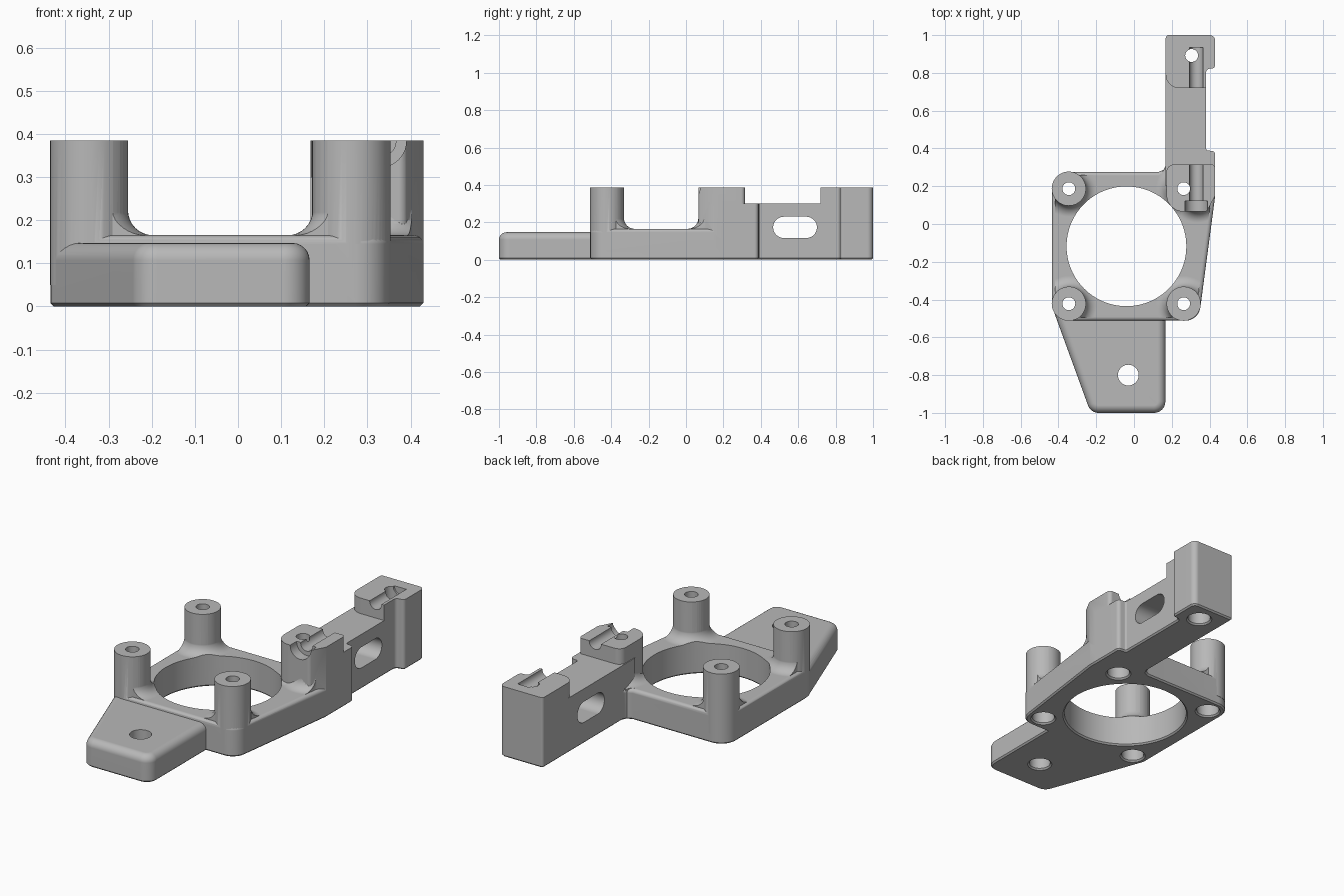
import bpy
import bmesh
from math import pi, cos, sin, radians
from mathutils import Vector, Matrix

cube = bpy.data.objects.get("Cube")
if cube:
    bpy.data.objects.remove(cube, do_unlink=True)

grey = bpy.data.materials.new("plain_grey")
grey.use_nodes = True
colour = (0.48, 0.48, 0.48, 1)
grey.diffuse_color = colour
grey.node_tree.nodes["Principled BSDF"].inputs["Base Color"].default_value = colour

TOP, PLATE, ARM = 0.385, 0.165, 0.30


def make(name, bm):
    bmesh.ops.recalc_face_normals(bm, faces=bm.faces)
    mesh = bpy.data.meshes.new(name)
    bm.to_mesh(mesh)
    bm.free()
    mesh.materials.append(grey)
    obj = bpy.data.objects.new(name, mesh)
    bpy.context.collection.objects.link(obj)
    return obj


def rounded(corners, steps=8):
    """Outline from (x, y, radius) corners."""
    out = []
    for i, (x, y, r) in enumerate(corners):
        p = Vector((x, y))
        if r == 0:
            out.append(p)
            continue
        a = (Vector(corners[i - 1][:2]) - p).normalized()
        b = (Vector(corners[(i + 1) % len(corners)][:2]) - p).normalized()
        half = a.angle(b) / 2
        centre = p + (a + b).normalized() * (r / sin(half))
        start = p + a * (r * cos(half) / sin(half)) - centre
        end = p + b * (r * cos(half) / sin(half)) - centre
        turn = start.angle_signed(end)
        for k in range(steps + 1):
            out.append(centre + Matrix.Rotation(-turn * k / steps, 2) @ start)
    return out


def prism(name, corners, z0, z1, fillet=0, chamfer=0):
    bm = bmesh.new()
    base = bm.faces.new([bm.verts.new((p.x, p.y, z0)) for p in rounded(corners)])
    grown = bmesh.ops.extrude_face_region(bm, geom=[base])["geom"]
    bmesh.ops.translate(bm, vec=(0, 0, z1 - z0),
                        verts=[g for g in grown if isinstance(g, bmesh.types.BMVert)])
    for z, size, segs in ((z1, fillet, 6), (z0, chamfer, 1)):
        if size:
            rim = [e for e in bm.edges if all(abs(v.co.z - z) < 1e-5 for v in e.verts)]
            bmesh.ops.bevel(bm, geom=rim, offset=size, segments=segs, profile=0.5,
                            affect='EDGES', clamp_overlap=True)
    return make(name, bm)


def lathe(name, x, y, profile, sides=48):
    """Solid of revolution from (radius, height) pairs."""
    bm = bmesh.new()
    rings = [[bm.verts.new((x + r * cos(2 * pi * k / sides), y + r * sin(2 * pi * k / sides), z))
              for k in range(sides)] for r, z in profile]
    for low, high in zip(rings, rings[1:]):
        for k in range(sides):
            n = (k + 1) % sides
            bm.faces.new((low[k], low[n], high[n], high[k]))
    bm.faces.new(rings[0])
    bm.faces.new(rings[-1])
    return make(name, bm)


def rod(name, radius, centre, length, axis):
    bm = bmesh.new()
    bmesh.ops.create_cone(bm, cap_ends=True, segments=40, radius1=radius, radius2=radius,
                          depth=length, matrix=Matrix.Translation(centre)
                          @ Matrix.Rotation(pi / 2, 4, axis))
    return make(name, bm)


def combine(target, tool, operation):
    mod = target.modifiers.new(operation.lower(), 'BOOLEAN')
    mod.operation, mod.object, mod.solver = operation, tool, 'EXACT'
    bpy.context.view_layer.objects.active = target
    bpy.ops.object.modifier_apply(modifier=mod.name)
    bpy.data.objects.remove(tool, do_unlink=True)


# Ring frame with a slanted left wall and a small fillet into the arm
hub = Vector((-0.04, -0.118))
outline = [(-0.435, -0.512, 0.09), (0.342, -0.512, 0.08), (0.43, 0.15, 0), (0.43, 0.305, 0),
           (0.168, 0.31, 0), (0.157, 0.287, 0), (0.13, 0.276, 0), (-0.435, 0.276, 0.09)]
bracket = prism("mounting_bracket", outline, 0, PLATE, fillet=0.02, chamfer=0.008)

# Front tab with soft top edges
tab = prism("front_tab", [(-0.433, -0.44, 0), (-0.229, -1, 0.06), (0.166, -1, 0.06),
                          (0.166, -0.42, 0), (-0.38, -0.42, 0)], 0, 0.147, 0.04, 0.008)
combine(bracket, tab, 'UNION')

# Long arm, narrowed in the middle
arm = prism("arm", [(0.168, 0.2, 0), (0.43, 0.2, 0), (0.43, 0.385, 0.02), (0.382, 0.39, 0.01),
                    (0.382, 0.82, 0.02), (0.43, 0.825, 0.02), (0.43, 1, 0.03),
                    (0.168, 1, 0.015)], 0, ARM, 0, 0.008)
combine(bracket, arm, 'UNION')

# Raised clamp blocks on the arm
end_block = prism("end_block", [(0.168, 0.72, 0.07), (0.382, 0.72, 0), (0.382, 0.82, 0.02),
                                (0.43, 0.825, 0.02), (0.43, 1, 0.03), (0.168, 1, 0.015)],
                  ARM - 0.1, TOP)
combine(bracket, end_block, 'UNION')
near_block = prism("near_block", [(0.172, 0.066, 0.088), (0.385, 0.066, 0.02), (0.43, 0.15, 0),
                                  (0.43, 0.315, 0.02), (0.172, 0.315, 0.04)], 0.1, TOP)
combine(bracket, near_block, 'UNION')

# Posts, each with a curved foot kept inside the frame
post_spots = [(-0.345, 0.187), (-0.345, -0.422), (0.263, -0.422), (0.263, 0.187)]
inset = [(hub.x + (x - hub.x) * 0.955, hub.y + (y - hub.y) * 0.955, r) for x, y, r in outline]
foot_r = 0.058
foot = [(0.09 + foot_r, 0.1)]
foot += [(0.09 + foot_r * (1 - sin(t * pi / 16)), PLATE + foot_r * (1 - cos(t * pi / 16)))
         for t in range(9)]
for x, y in post_spots + [(0.335, 0.156)]:
    flare = lathe("post_foot", x, y, foot)
    combine(flare, prism("foot_limit", inset, 0.05, TOP), 'INTERSECT')
    combine(bracket, flare, 'UNION')
for x, y in post_spots[:3]:
    combine(bracket, lathe("post", x, y, [(0.0905, 0.05), (0.0905, TOP)]), 'UNION')

# Large opening, slightly chamfered underneath
opening = lathe("opening", hub.x, hub.y, [(0.335, -0.01), (0.317, 0.008), (0.317, 0.5)], 96)
combine(bracket, opening, 'DIFFERENCE')

# Screw holes with wide recesses from below
for x, y in post_spots + [(0.305, 0.892)]:
    drill = lathe("screw_hole", x, y, [(0.076, -0.01), (0.058, 0.008), (0.058, 0.15),
                                       (0.034, 0.15), (0.034, 0.5)], 32)
    combine(bracket, drill, 'DIFFERENCE')
combine(bracket, lathe("tab_hole", -0.03, -0.8,
                       [(0.073, -0.01), (0.055, 0.008), (0.055, 0.5)], 32), 'DIFFERENCE')

# Slot across the arm
slot = rod("slot", 0.057, (0.3, 0.523, 0.173), 0.6, 'Y')
for y in (0.583, 0.643):
    if y < 0.6:
        bm = bmesh.new()
        bmesh.ops.create_cube(bm, size=1, matrix=Matrix.Translation((0.3, y, 0.173))
                              @ Matrix.Diagonal((0.6, 0.12, 0.114, 1)))
        combine(slot, make("slot_middle", bm), 'UNION')
    else:
        combine(slot, rod("slot_end", 0.057, (0.3, y, 0.173), 0.6, 'Y'), 'UNION')
combine(bracket, slot, 'DIFFERENCE')

# Grooves along the block tops, with a wider seat at the front
for radius, y0, y1 in ((0.036, 0.1, 0.34), (0.036, 0.70, 0.935), (0.06, 0.04, 0.122)):
    groove = rod("groove", radius, (0.33, (y0 + y1) / 2, TOP - 0.002), y1 - y0, 'X')
    combine(bracket, groove, 'DIFFERENCE')

# Smooth shading with sharp edges kept
bpy.ops.object.select_all(action='DESELECT')
bracket.select_set(True)
bpy.context.view_layer.objects.active = bracket
bpy.ops.object.shade_smooth_by_angle(angle=radians(30))
weighted = bracket.modifiers.new("weighted_normals", 'WEIGHTED_NORMAL')
weighted.keep_sharp = True
